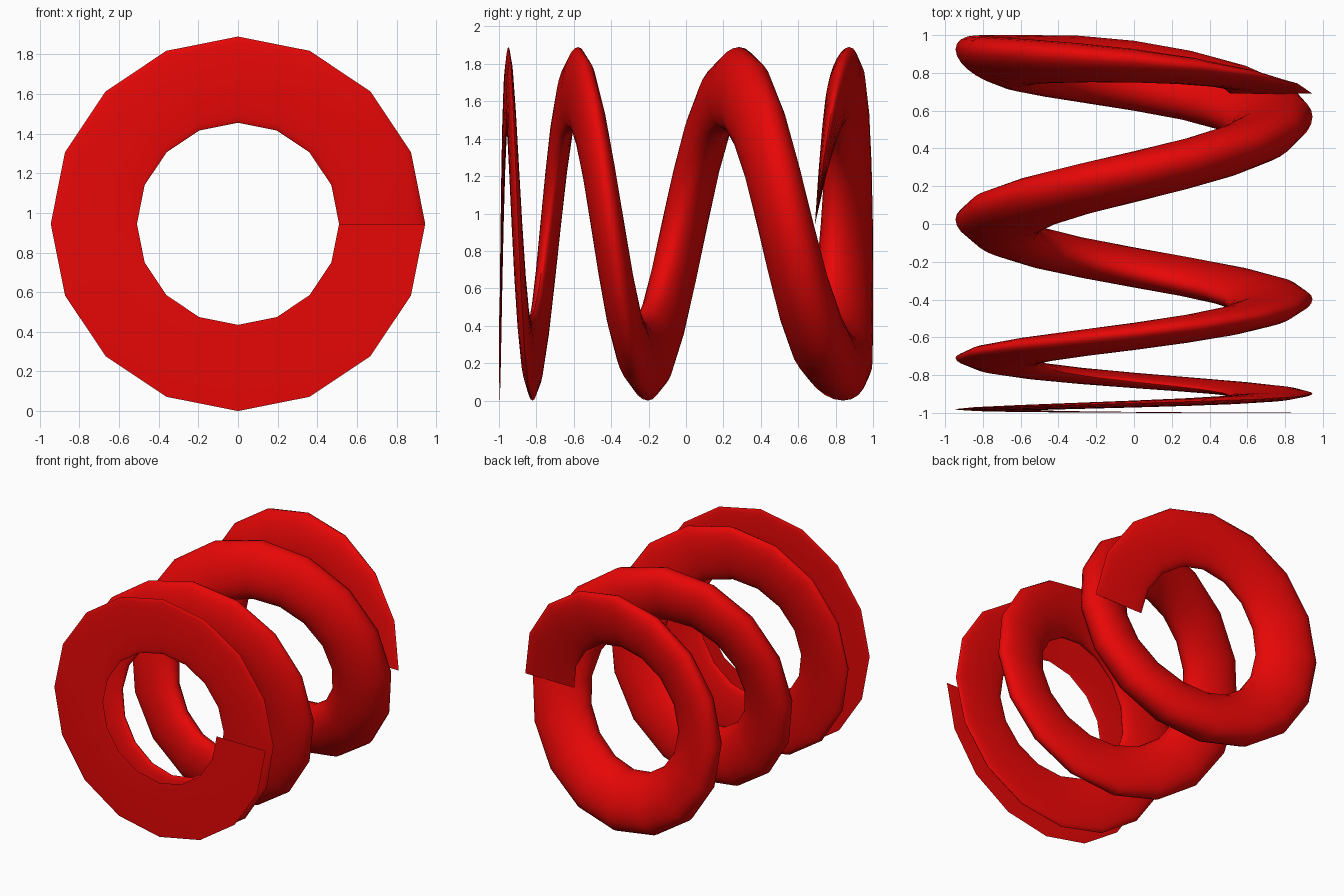
import bpy, bmesh
from math import sin, cos, pi, radians

if "Cube" in bpy.data.objects:
    bpy.data.objects.remove(bpy.data.objects["Cube"])

# depth (y) of the coil centre, its half thickness and its outward lean
# at every quarter turn
CENTRE = [-1.0, -.997, -.983, -.953, -.904, -.828, -.723, -.595, -.42, -.23,
          -.007, .25, .53, .785, .86, .838, .69]
HALF = [0, .002, .008, .018, .028, .040, .054, .070, .088, .103, .12,
        .131, .147, .177, .123, .082, 0]
LEAN = [0, .001, .002, .004, .006, .008, .013, .018, .021, .026, .03,
        .034, .038, .055, .065, .035, 0]
SEGMENTS, SIDES = 16, 24
MAJOR, MINOR = .7275, .2175


def sample(table, u):
    """Smooth interpolation of a table at position u."""
    i = min(int(u), len(table) - 2)
    f = u - i
    b, c = table[i], table[i + 1]
    a = table[i - 1] if i > 0 else b
    d = table[i + 2] if i + 2 < len(table) else 2 * c - b
    return .5 * (2*b + (c-a)*f + (2*a-5*b+4*c-d)*f*f + (3*b-3*c+d-a)*f**3)


# coil: 16 straight segments per turn, flattened section at both ends
bm = bmesh.new()
rings = []
for k in range(4 * SEGMENTS + 1):
    u = k * 4 / SEGMENTS
    ang = -2 * pi * k / SEGMENTS
    yc, h, lean = sample(CENTRE, u), max(sample(HALF, u), .0005), sample(LEAN, u)
    ring = []
    for j in range(SIDES):
        p = 2 * pi * j / SIDES
        r = MAJOR + MINOR * cos(p)
        y = max(-1, min(1, yc + h * sin(p) + lean * cos(p)))
        ring.append(bm.verts.new((r * cos(ang), y, .945 + r * sin(ang))))
    rings.append(ring)
for a, b in zip(rings, rings[1:]):
    for j in range(SIDES):
        n = (j + 1) % SIDES
        bm.faces.new((a[j], a[n], b[n], b[j]))
bm.faces.new(rings[0])
bm.faces.new(rings[-1])
bmesh.ops.recalc_face_normals(bm, faces=bm.faces)
mesh = bpy.data.meshes.new("spring_coil")
bm.to_mesh(mesh)
bm.free()
coil = bpy.data.objects.new("spring_coil", mesh)
bpy.context.collection.objects.link(coil)

# red finish
red = bpy.data.materials.new("red")
red.diffuse_color = (.8, .002, .002, 1)
red.use_nodes = True
red.node_tree.nodes["Principled BSDF"].inputs["Base Color"].default_value = red.diffuse_color
mesh.materials.append(red)

bpy.context.view_layer.objects.active = coil
coil.select_set(True)
bpy.ops.object.shade_smooth_by_angle(angle=radians(60))
